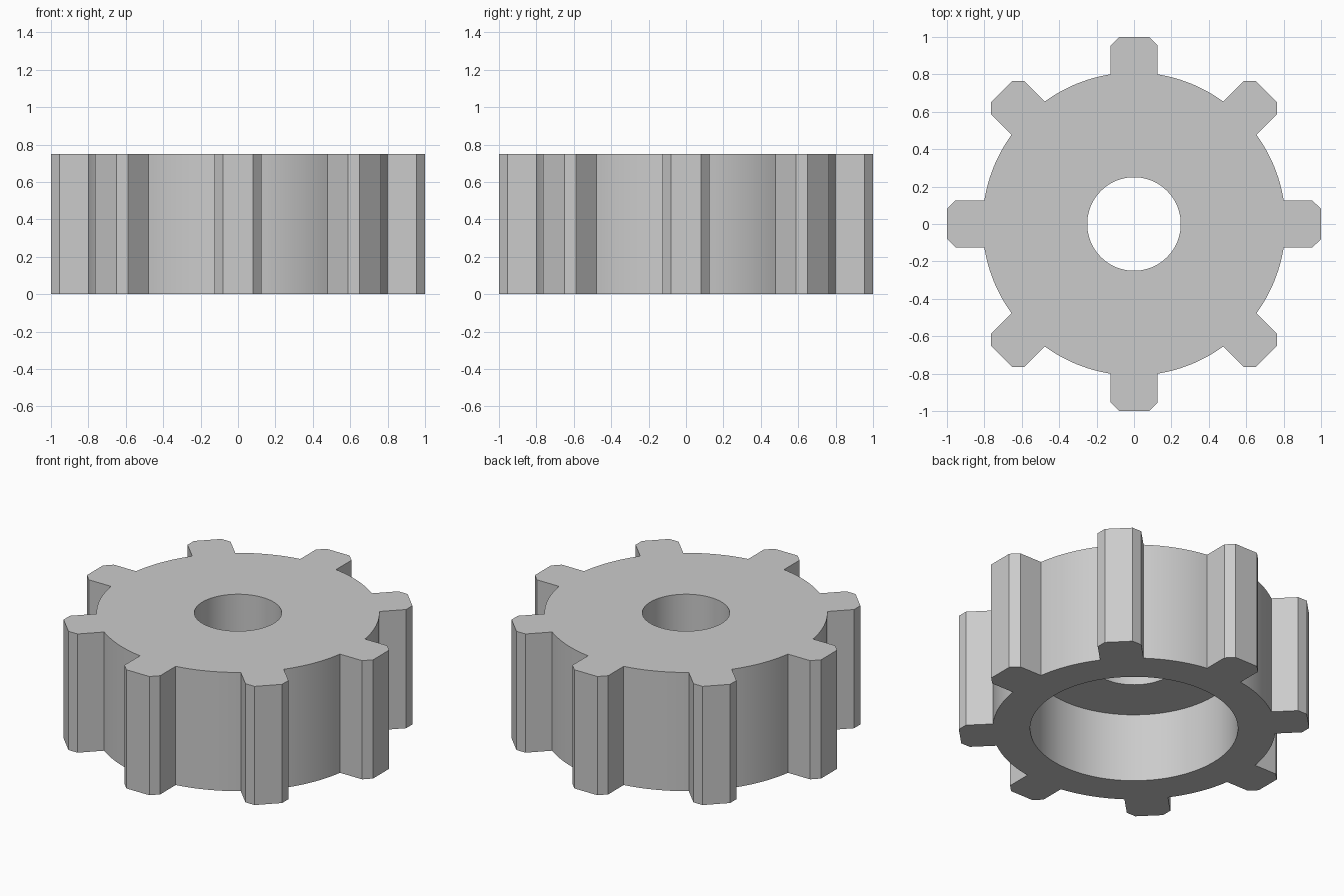
import bpy, bmesh, math
from mathutils import Vector, Matrix

cube = bpy.data.objects.get("Cube")
if cube:
    bpy.data.objects.remove(cube, do_unlink=True)

TEETH = 8
HEIGHT = 0.75
BODY_R, BORE_R, RECESS_R = 0.81, 0.25, 0.595
RECESS_TOP = 0.435
HALF_W, CHAMFER = 0.125, 0.045
ARC_STEPS = 12

# Single material
grey = bpy.data.materials.new("grey")
grey.use_nodes = True
colour = (0.6, 0.6, 0.6, 1)
grey.diffuse_color = colour
grey.node_tree.nodes["Principled BSDF"].inputs["Base Color"].default_value = colour


def gear_outline():
    """Chamfered teeth joined by arcs of the body circle."""
    pitch = math.tau / TEETH
    root = math.asin(HALF_W / BODY_R)
    base_x = BODY_R * math.cos(root)
    side = [(base_x, HALF_W), (1 - CHAMFER, HALF_W), (1, HALF_W - CHAMFER)]
    tooth = [(x, -y) for x, y in side] + [(1, 0)] + side[::-1]
    for i in range(1, ARC_STEPS):
        a = root + (pitch - 2 * root) * i / ARC_STEPS
        tooth.append((BODY_R * math.cos(a), BODY_R * math.sin(a)))
    return [Matrix.Rotation(k * pitch, 2) @ Vector(p)
            for k in range(TEETH) for p in tooth]


outline = gear_outline()


def circle(radius):
    """Circle with points lined up with the gear outline."""
    return [p.normalized() * radius for p in outline]


# Loops around the section: top, teeth, underside, recess, bore
sections = [
    (circle(BORE_R), HEIGHT),
    (outline, HEIGHT),
    (outline, 0),
    (circle(RECESS_R), 0),
    (circle(RECESS_R), RECESS_TOP),
    (circle(BORE_R), RECESS_TOP),
]

bm = bmesh.new()
loops = [[bm.verts.new((p.x, p.y, z)) for p in pts] for pts, z in sections]
n = len(outline)
for s, a in enumerate(loops):
    b = loops[(s + 1) % len(loops)]
    for i in range(n):
        j = (i + 1) % n
        bm.faces.new((a[i], b[i], b[j], a[j]))
bmesh.ops.recalc_face_normals(bm, faces=bm.faces)

mesh = bpy.data.meshes.new("gear_wheel")
bm.to_mesh(mesh)
bm.free()
mesh.materials.append(grey)
gear = bpy.data.objects.new("gear_wheel", mesh)
bpy.context.collection.objects.link(gear)

# Smooth curved walls, keep tooth corners crisp
bpy.ops.object.select_all(action='DESELECT')
gear.select_set(True)
bpy.context.view_layer.objects.active = gear
bpy.ops.object.shade_smooth_by_angle(angle=math.radians(30))
